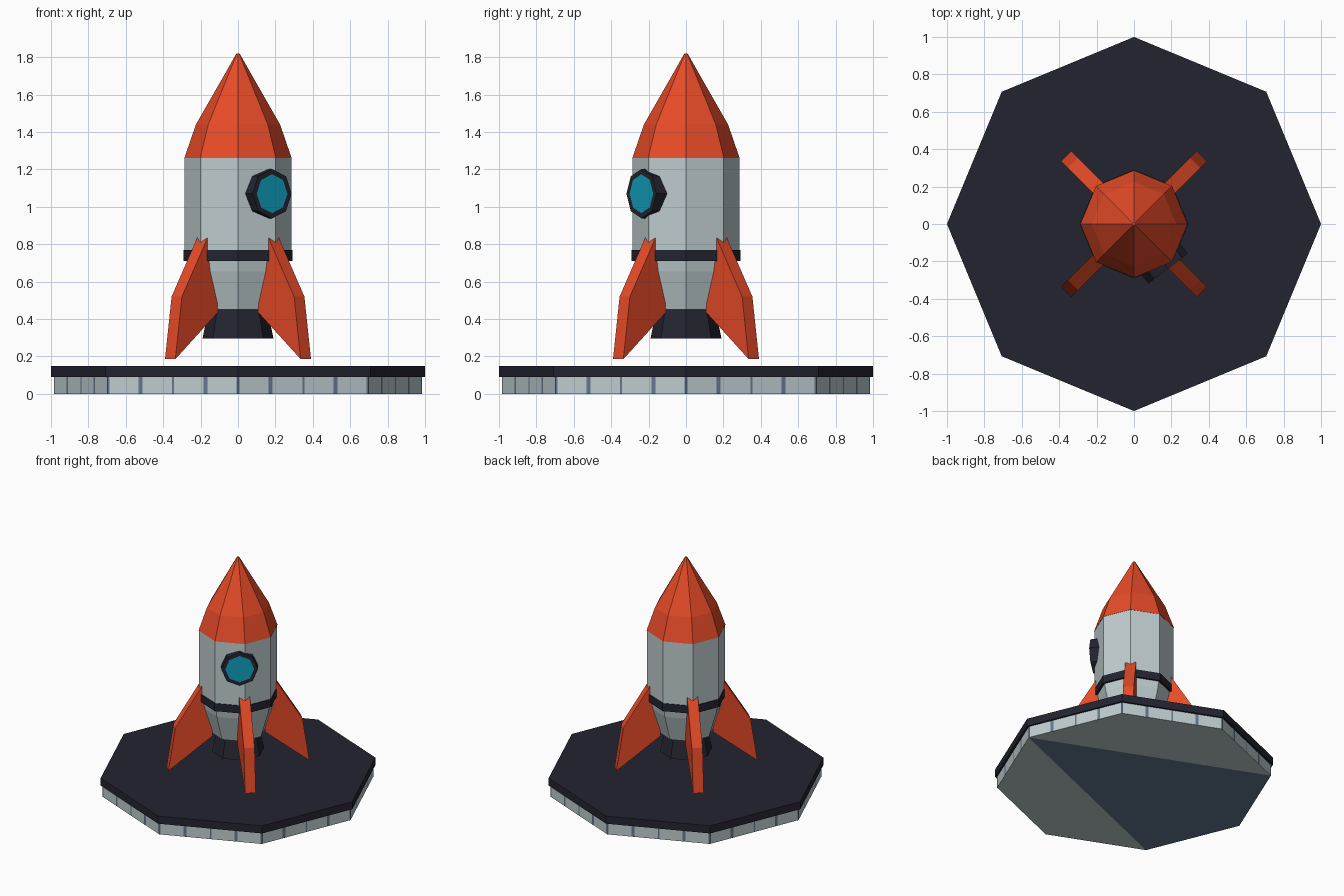
import bpy, bmesh, math
from mathutils import Vector, Matrix

if "Cube" in bpy.data.objects:
    bpy.data.objects.remove(bpy.data.objects["Cube"])


def mat(name, rgb):
    m = bpy.data.materials.new(name)
    lin = [((c / 255 + 0.055) / 1.055) ** 2.4 if c > 10 else c / 255 / 12.92 for c in rgb]
    m.diffuse_color = (*lin, 1)
    m.use_nodes = True
    m.node_tree.nodes["Principled BSDF"].inputs["Base Color"].default_value = m.diffuse_color
    return m


ORANGE = mat("orange red", (231, 75, 40))
GREY = mat("light grey", (190, 204, 206))
DARK = mat("dark navy", (36, 36, 48))
BLUE = mat("window blue", (17, 158, 188))
SLATE = mat("slate blue", (100, 121, 144))


def finish(name, bm, *mats, normals=True):
    if normals:
        bmesh.ops.recalc_face_normals(bm, faces=bm.faces)
    me = bpy.data.meshes.new(name)
    bm.to_mesh(me)
    bm.free()
    for m in mats:
        me.materials.append(m)
    ob = bpy.data.objects.new(name, me)
    bpy.context.collection.objects.link(ob)
    return ob


def lathe(name, profile, m, n=8):
    """Closed eight-sided solid from (radius, z) points."""
    bm = bmesh.new()
    rings = [[bm.verts.new((r * math.cos(i * math.tau / n), r * math.sin(i * math.tau / n), z))
              for i in range(n)] for r, z in profile]
    for a, b in zip(rings, rings[1:]):
        for i in range(n):
            j = (i + 1) % n
            bm.faces.new((a[i], a[j], b[j], b[i]))
    bm.faces.new(rings[0][::-1])
    bm.faces.new(rings[-1])
    return finish(name, bm, m)


# Launch pad top
lathe("pad_top", [(1.0, 0.09), (1.0, 0.15)], DARK)

# Launch pad base: panelled sides with narrow seams, underside in three areas
bm = bmesh.new()
corners = [Vector((0.985 * math.cos(i * math.pi / 4), 0.985 * math.sin(i * math.pi / 4), 0))
           for i in range(8)]
up = Vector((0, 0, 0.09))
seams = [(0.0, 0.012), (0.235, 0.265), (0.495, 0.51), (0.735, 0.765), (0.988, 1.0)]
cuts = [t for s in seams for t in s]
for i in range(8):
    a, b = corners[i], corners[(i + 1) % 8]
    for k, (s, t) in enumerate(zip(cuts, cuts[1:])):
        p, q = a.lerp(b, s), a.lerp(b, t)
        f = bm.faces.new([bm.verts.new(v) for v in (p, q, q + up, p + up)])
        f.material_index = 1 if k % 2 == 0 else 0
for ids, mi in (((0, 1, 2, 3), 0), ((0, 3, 4, 5), 1), ((0, 5, 6, 7), 0)):
    f = bm.faces.new([bm.verts.new(corners[i]) for i in reversed(ids)])
    f.material_index = mi
finish("pad_base", bm, GREY, SLATE, normals=False)

# Rocket body, band, nose and nozzle
lathe("body", [(0.20, 0.45), (0.265, 0.655), (0.285, 0.77), (0.285, 1.26)], GREY)
lathe("band", [(0.291, 0.71), (0.291, 0.77)], DARK)
lathe("nose_cone", [(0.287, 1.26), (0.225, 1.44), (0.008, 1.82)], ORANGE)
lathe("nozzle", [(0.19, 0.295), (0.155, 0.46)], DARK)

# Four fins on the diagonals
fin = [(0.24, 0.882), (0.463, 0.52), (0.513, 0.185), (0.19, 0.437)]
for i in range(4):
    bm = bmesh.new()
    sides = [[bm.verts.new((r, y, z)) for r, z in fin] for y in (-0.039, 0.039)]
    bm.faces.new(sides[0])
    bm.faces.new(sides[1][::-1])
    for k in range(4):
        j = (k + 1) % 4
        bm.faces.new((sides[0][k], sides[0][j], sides[1][j], sides[1][k]))
    bm.transform(Matrix.Rotation(math.pi / 4 + i * math.pi / 2, 4, 'Z'))
    finish(f"fin_{i + 1}", bm, ORANGE)

# Porthole: eight-sided rim with inset glass, facing front right
bm = bmesh.new()
bmesh.ops.create_cone(bm, cap_ends=True, segments=8, radius1=0.132, radius2=0.132, depth=0.08)
bm.transform(Matrix.Rotation(math.radians(-52.6), 4, 'Z')
             @ Matrix.Translation((0.26, 0, 1.07)) @ Matrix.Rotation(math.pi / 2, 4, 'Y'))
bm.normal_update()
out = Vector((math.cos(math.radians(-52.6)), math.sin(math.radians(-52.6)), 0))
glass = max(bm.faces, key=lambda f: f.normal.dot(out))
bmesh.ops.inset_region(bm, faces=[glass], thickness=0.028)
glass.material_index = 1
finish("porthole", bm, DARK, BLUE)
